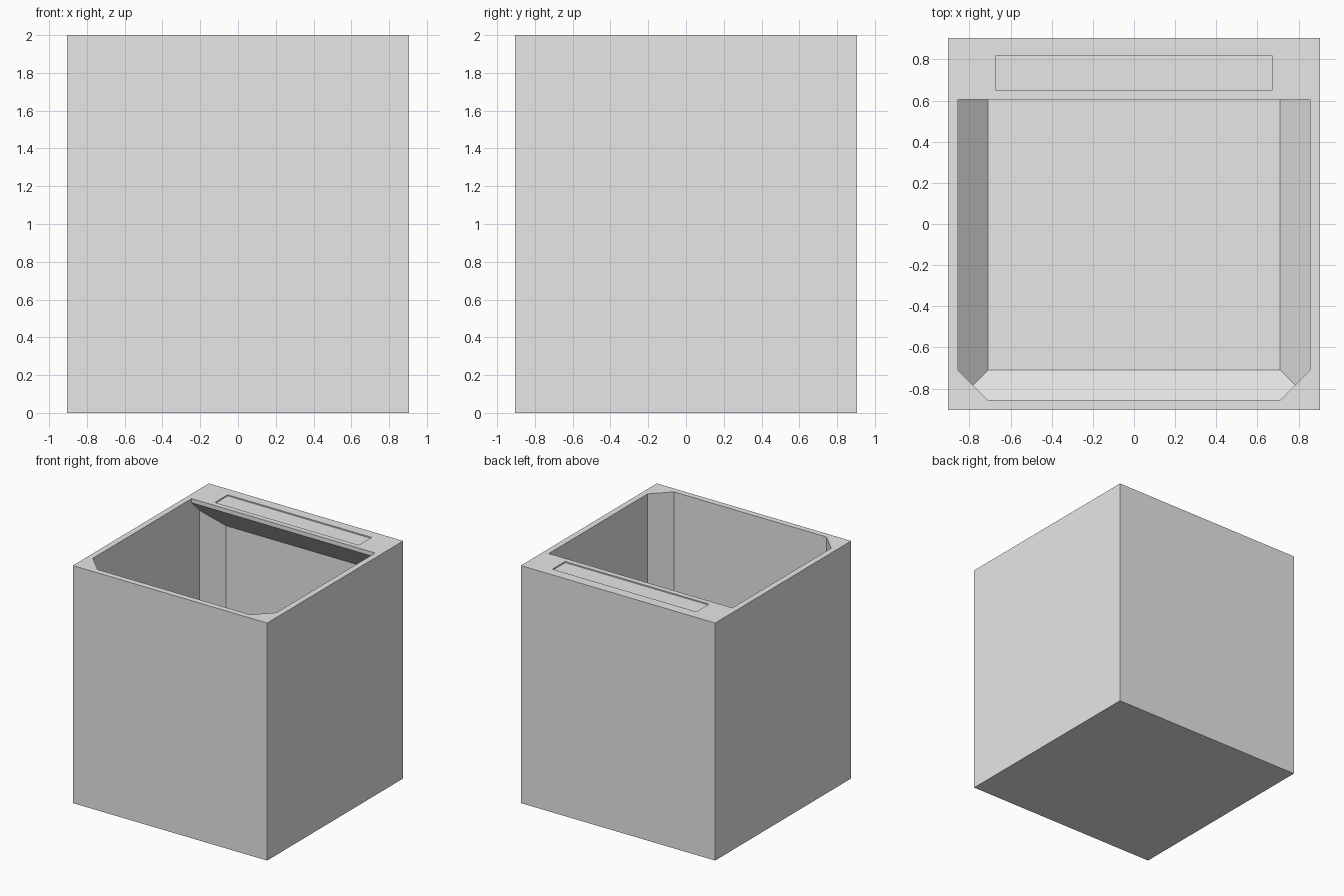
import bpy
import bmesh
from mathutils import Vector

default_cube = bpy.data.objects.get("Cube")
if default_cube:
    bpy.data.objects.remove(default_cube, do_unlink=True)

HALF, HEIGHT = 0.905, 2.0      # outer box
IN, WALL = 0.855, 0.05         # cavity half width, wall thickness
BEV = 0.145                    # chamfer on the cavity edges
LIP_Y, LIP = 0.605, 0.035      # front of the rear ledge and its edge thickness

grey = bpy.data.materials.new("light_grey")
grey.use_nodes = True
grey.diffuse_color = (0.8, 0.8, 0.8, 1)
grey.node_tree.nodes["Principled BSDF"].inputs["Base Color"].default_value = (0.8, 0.8, 0.8, 1)


def make_object(name, bm):
    bmesh.ops.recalc_face_normals(bm, faces=bm.faces)
    mesh = bpy.data.meshes.new(name)
    bm.to_mesh(mesh)
    bm.free()
    mesh.materials.append(grey)
    obj = bpy.data.objects.new(name, mesh)
    bpy.context.collection.objects.link(obj)
    return obj


def extrude_x(profile, half):
    """Solid with a (y, z) profile, spanning -half..half in x."""
    bm = bmesh.new()
    face = bm.faces.new([bm.verts.new((-half, y, z)) for y, z in profile])
    ext = bmesh.ops.extrude_face_region(bm, geom=[face])["geom"]
    verts = [g for g in ext if isinstance(g, bmesh.types.BMVert)]
    bmesh.ops.translate(bm, verts=verts, vec=(2 * half, 0, 0))
    return bm


def rectangle(y0, y1, z0, z1):
    return [(y0, z0), (y1, z0), (y1, z1), (y0, z1)]


def slice_off(bm, point, normal):
    """Remove what lies beyond the plane and cap the cut."""
    cut = bmesh.ops.bisect_plane(bm, geom=bm.verts[:] + bm.edges[:] + bm.faces[:],
                                 plane_co=point, plane_no=Vector(normal).normalized(),
                                 clear_outer=True)["geom_cut"]
    edges = [g for g in cut if isinstance(g, bmesh.types.BMEdge)]
    bmesh.ops.contextual_create(bm, geom=edges)


def subtract(target, cutter):
    mod = target.modifiers.new("cut", "BOOLEAN")
    mod.operation, mod.solver, mod.object = "DIFFERENCE", "EXACT", cutter
    cutter.hide_render = True
    graph = bpy.context.evaluated_depsgraph_get()
    target.data = bpy.data.meshes.new_from_object(target.evaluated_get(graph))
    target.modifiers.clear()
    bpy.data.objects.remove(cutter, do_unlink=True)


# Outer box
container = make_object("container", extrude_x(rectangle(-HALF, HALF, 0, HEIGHT), HALF))

# Cavity: side profile with chamfered floor and a sloped underside to the rear ledge
lip_z = HEIGHT - LIP
cavity = extrude_x([(-IN, WALL + BEV), (BEV - IN, WALL), (IN - BEV, WALL), (IN, WALL + BEV),
                    (IN, lip_z - (IN - LIP_Y)), (LIP_Y, lip_z),
                    (LIP_Y, HEIGHT + 0.3), (-IN, HEIGHT + 0.3)], IN)
# Chamfers on the upright corners and on the side edges of the floor
for side in (-1, 1):
    for end in (-1, 1):
        slice_off(cavity, (side * IN, end * (IN - BEV), 1), (side, end, 0))
    slice_off(cavity, (side * IN, 0, WALL + BEV), (side, 0, -1))
subtract(container, make_object("cavity_cutter", cavity))

# Shallow recess in the rear ledge
recess = extrude_x(rectangle(0.65, 0.82, HEIGHT - 0.01, HEIGHT + 0.1), 0.67)
subtract(container, make_object("recess_cutter", recess))
